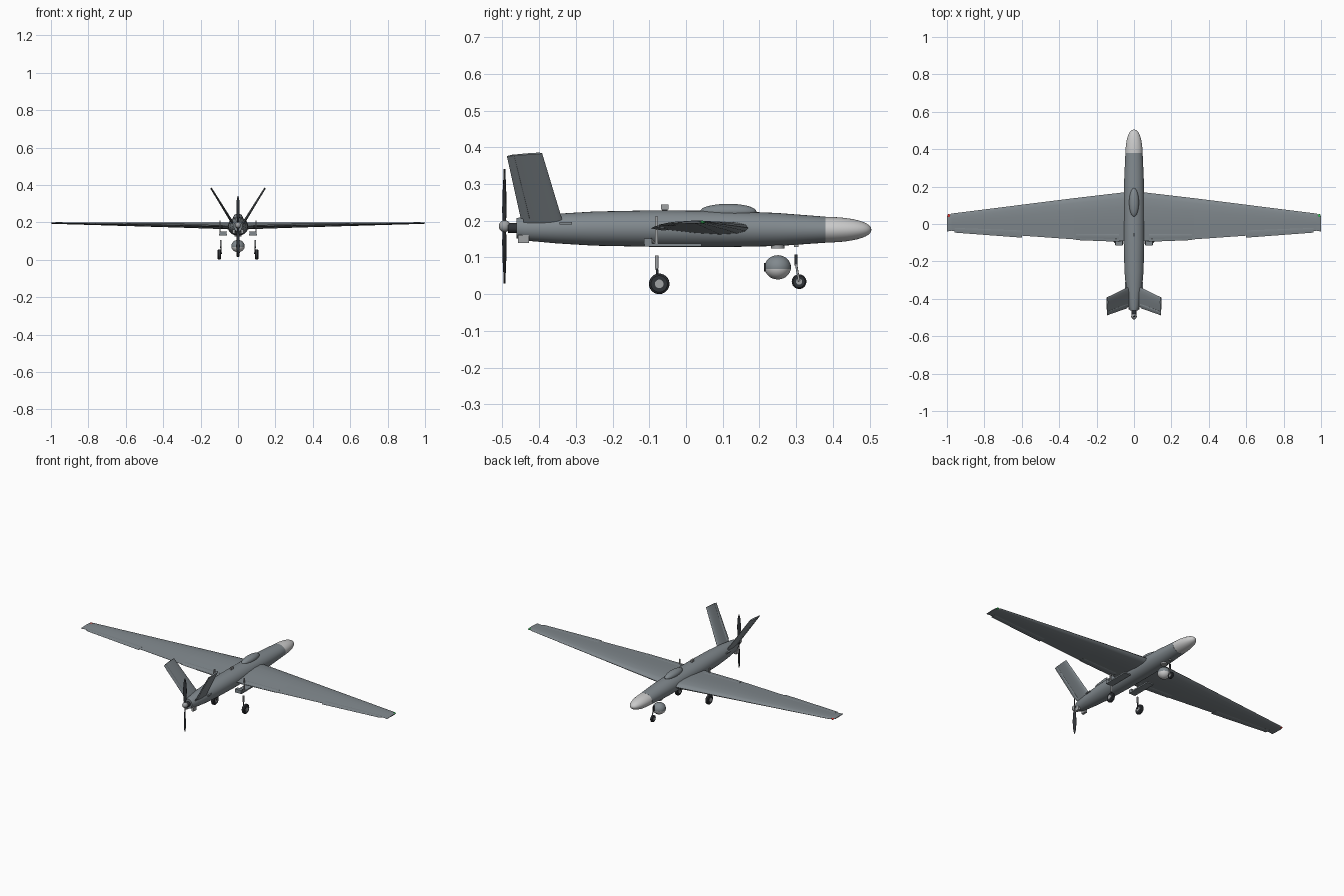
import bpy, bmesh, math
from mathutils import Vector, Matrix

if "Cube" in bpy.data.objects:
    bpy.data.objects.remove(bpy.data.objects["Cube"])


def material(name, rgb):
    m = bpy.data.materials.new(name)
    m.diffuse_color = (*rgb, 1)
    m.use_nodes = True
    m.node_tree.nodes["Principled BSDF"].inputs["Base Color"].default_value = m.diffuse_color
    return m


GREY = material("hull_grey", (0.22, 0.25, 0.27))
PALE = material("pale_grey", (0.62, 0.62, 0.60))
DARK = material("dark", (0.03, 0.033, 0.038))
METAL = material("metal", (0.35, 0.36, 0.37))
RED = material("red", (0.7, 0.04, 0.03))
GREEN = material("green", (0.04, 0.5, 0.1))


def finish(name, bm, mat, angle=35):
    bmesh.ops.recalc_face_normals(bm, faces=bm.faces)
    me = bpy.data.meshes.new(name)
    bm.to_mesh(me)
    bm.free()
    ob = bpy.data.objects.new(name, me)
    bpy.context.collection.objects.link(ob)
    me.materials.append(mat)
    bpy.ops.object.select_all(action='DESELECT')
    ob.select_set(True)
    bpy.context.view_layer.objects.active = ob
    bpy.ops.object.shade_smooth_by_angle(angle=math.radians(angle))
    return ob


def loft(name, rings, mat, angle=35):
    bm = bmesh.new()
    rows = [[bm.verts.new(p) for p in r] for r in rings]
    n = len(rows[0])
    for a, b in zip(rows, rows[1:]):
        for i in range(n):
            j = (i + 1) % n
            bm.faces.new((a[i], a[j], b[j], b[i]))
    bm.faces.new(rows[0])
    bm.faces.new(rows[-1])
    return finish(name, bm, mat, angle)


def body(name, stations, mat, n=32):
    # stations: y, half width, bottom z, top z
    rings = []
    for y, w, lo, hi in stations:
        ts = [2 * math.pi * i / n for i in range(n)]
        rings.append([(w * math.cos(t), y, (lo + hi) / 2 + (hi - lo) / 2 * math.sin(t)) for t in ts])
    return loft(name, rings, mat)


FOIL = [(0, 0), (.03, .5), (.12, .85), (.3, 1), (.55, .78), (.8, .36), (1, .04)]


def foil(lead, trail, thick, up):
    # symmetric aerofoil ring between leading and trailing points
    lead, trail, up = Vector(lead), Vector(trail), Vector(up).normalized()
    top = [lead.lerp(trail, c) + up * thick / 2 * t for c, t in FOIL]
    low = [lead.lerp(trail, c) - up * thick / 2 * t for c, t in FOIL[:0:-1]]
    return top + low


def box(name, centre, size, mat):
    bm = bmesh.new()
    bmesh.ops.create_cube(bm, size=1, matrix=Matrix.Translation(centre) @ Matrix.Diagonal((*size, 1)))
    return finish(name, bm, mat)


def rod(name, a, b, r, mat, n=20, r2=None):
    a, b = Vector(a), Vector(b)
    bm = bmesh.new()
    rot = (b - a).to_track_quat('Z', 'Y').to_matrix().to_4x4()
    bmesh.ops.create_cone(bm, cap_ends=True, segments=n, radius1=r, radius2=r if r2 is None else r2,
                          depth=(b - a).length, matrix=Matrix.Translation((a + b) / 2) @ rot)
    return finish(name, bm, mat)


def ball(name, centre, radii, mat, half=0):
    bm = bmesh.new()
    bmesh.ops.create_uvsphere(bm, u_segments=28, v_segments=16, radius=1)
    if half:
        bmesh.ops.bisect_plane(bm, geom=bm.verts[:] + bm.edges[:] + bm.faces[:], plane_co=(0, 0, -0.15),
                               plane_no=(0, 0, half), clear_inner=True)
    bmesh.ops.transform(bm, verts=bm.verts, matrix=Matrix.Translation(centre) @ Matrix.Diagonal((*radii, 1)))
    return finish(name, bm, mat)


def wheel(name, c, r, w):
    # rounded tyre profile spun about the x axis, plus hub
    prof = [(-.5, .5), (-.5, .8), (-.3, .97), (0, 1), (.3, .97), (.5, .8), (.5, .5)]
    rings = [[(c[0] + a * w, c[1] + r * b * math.cos(i * math.pi / 14), c[2] + r * b * math.sin(i * math.pi / 14))
              for i in range(28)] for a, b in prof]
    loft(name + "_tyre", rings, DARK)
    rod(name + "_hub", (c[0] - w * .58, *c[1:]), (c[0] + w * .58, *c[1:]), r * .42, METAL)


# Fuselage and nose radome
body("fuselage", [(-.462, .022, .152, .207), (-.44, .031, .146, .211), (-.35, .043, .138, .219),
                  (-.25, .051, .132, .225), (-.1, .055, .129, .228), (.1, .055, .128, .227),
                  (.25, .052, .131, .221), (.38, .046, .140, .211)], GREY)
nose = [(.38 + .125 * math.sin(t), .0455 * math.cos(t) ** .9, .1755 - .035 * math.cos(t) ** .9,
         .1755 + .035 * math.cos(t) ** .9) for t in [i * math.pi / 2 / 10 * .995 for i in range(11)]]
body("nose_radome", nose, PALE)

# Dorsal dome and antenna
ball("satellite_dome", (0, .115, .225), (.026, .077, .021), GREY)
box("antenna_mast", (0, -.058, .231), (.004, .014, .012), DARK)
box("antenna_head", (0, -.058, .237), (.008, .02, .014), METAL)

for s, side in ((1, "right"), (-1, "left")):
    # Wing: inner and outer panel, tip and light
    up = (0, 0, 1)
    root = foil((s * .03, .172, .180), (s * .03, -.092, .180), .036, up)
    mid = foil((s * .32, .138, .185), (s * .32, -.082, .185), .026, up)
    tip = foil((s * .975, .056, .196), (s * .975, -.036, .196), .009, up)
    end = foil((s * 1.0, .042, .196), (s * 1.0, -.040, .196), .005, up)
    loft(side + "_inner_wing", [root, mid], GREY)
    loft(side + "_outer_wing", [mid, tip], GREY)
    loft(side + "_wing_tip", [tip, end], GREY)
    ball(side + "_wing_light", (s * .99, .044, .196), (.008, .009, .004), GREEN if s > 0 else RED)
    # Aileron and flap
    loft(side + "_aileron", [foil((s * .6, -.025, .189), (s * .6, -.073, .189), .008, up),
                             foil((s * .96, -.015, .195), (s * .96, -.046, .195), .005, up)], GREY)
    loft(side + "_flap", [foil((s * .08, -.045, .180), (s * .08, -.095, .179), .013, up),
                          foil((s * .31, -.045, .184), (s * .31, -.086, .184), .009, up)], GREY)
    # V tail fin with hinged trailing surface
    up = (s * .86, 0, -.5)
    loft(side + "_tail_fin", [foil((s * .028, -.335, .195), (s * .028, -.442, .195), .014, up),
                              foil((s * .144, -.392, .384), (s * .144, -.478, .379), .009, up)], GREY)
    loft(side + "_tail_rudder", [foil((s * .035, -.425, .205), (s * .035, -.450, .205), .008, up),
                                 foil((s * .143, -.468, .379), (s * .143, -.488, .376), .006, up)], GREY)
    box(side + "_fin_root", (s * .043, -.328, .193), (.012, .034, .006), GREY)
    # Main landing gear with well plate under the wing
    box(side + "_gear_door", (s * .08, -.035, .134), (.042, .155, .008), GREY)
    box(side + "_gear_leg_upper", (s * .097, -.08, .172), (.006, .008, .078), METAL)
    box(side + "_gear_bracket", (s * .08, -.104, .144), (.038, .022, .016), GREY)
    rod(side + "_gear_brace", (s * .062, -.095, .150), (s * .095, -.08, .132), .003, METAL, 10)
    rod(side + "_gear_strut", (s * .092, -.08, .070), (s * .092, -.08, .105), .005, METAL)
    rod(side + "_gear_fork", (s * .090, -.075, .03), (s * .092, -.08, .075), .0035, DARK, 12)
    wheel(side + "_main_wheel", (s * .1, -.073, .028), .028, .018)

# Nose gear
box("nose_gear_mount", (0, .3, .132), (.014, .012, .008), METAL)
rod("nose_gear_strut", (0, .3, .078), (0, .3, .108), .0042, DARK)
rod("nose_gear_fork", (.008, .308, .035), (.003, .3, .082), .003, METAL, 12)
wheel("nose_wheel", (0, .308, .034), .02, .014)

# Sensor turret below the nose
rod("turret_mount", (0, .25, .124), (0, .25, .138), .018, METAL, 28)
ball("turret_upper", (0, .25, .073), (.036, .036, .033), GREY, 1)
ball("turret_lower", (0, .25, .073), (.036, .036, .033), PALE, -1)
rod("turret_lens", (0, .225, .073), (0, .213, .073), .012, DARK)

# Engine exhausts, shaft and pusher propeller
for s in (1, -1):
    box("engine_exhaust", (s * .022, -.442, .150), (.014, .03, .022), METAL)
rod("propeller_shaft", (0, -.455, .18), (0, -.485, .18), .014, DARK)
ball("propeller_hub", (0, -.494, .185), (.015, .016, .016), METAL)
for s in (1, -1):
    rings = []
    for r, chord, twist in ((.008, .010, 55), (.04, .017, 42), (.085, .021, 28), (.13, .016, 18), (.156, .005, 14)):
        a = math.radians(twist)
        d = Vector((s * math.cos(a), math.sin(a), 0)) * chord / 2
        c = Vector((0, -.495, .185 + s * r))
        rings.append(foil(c + d, c - d, .005, (-s * math.sin(a), math.cos(a), 0)))
    loft("propeller_blade", rings, DARK)
